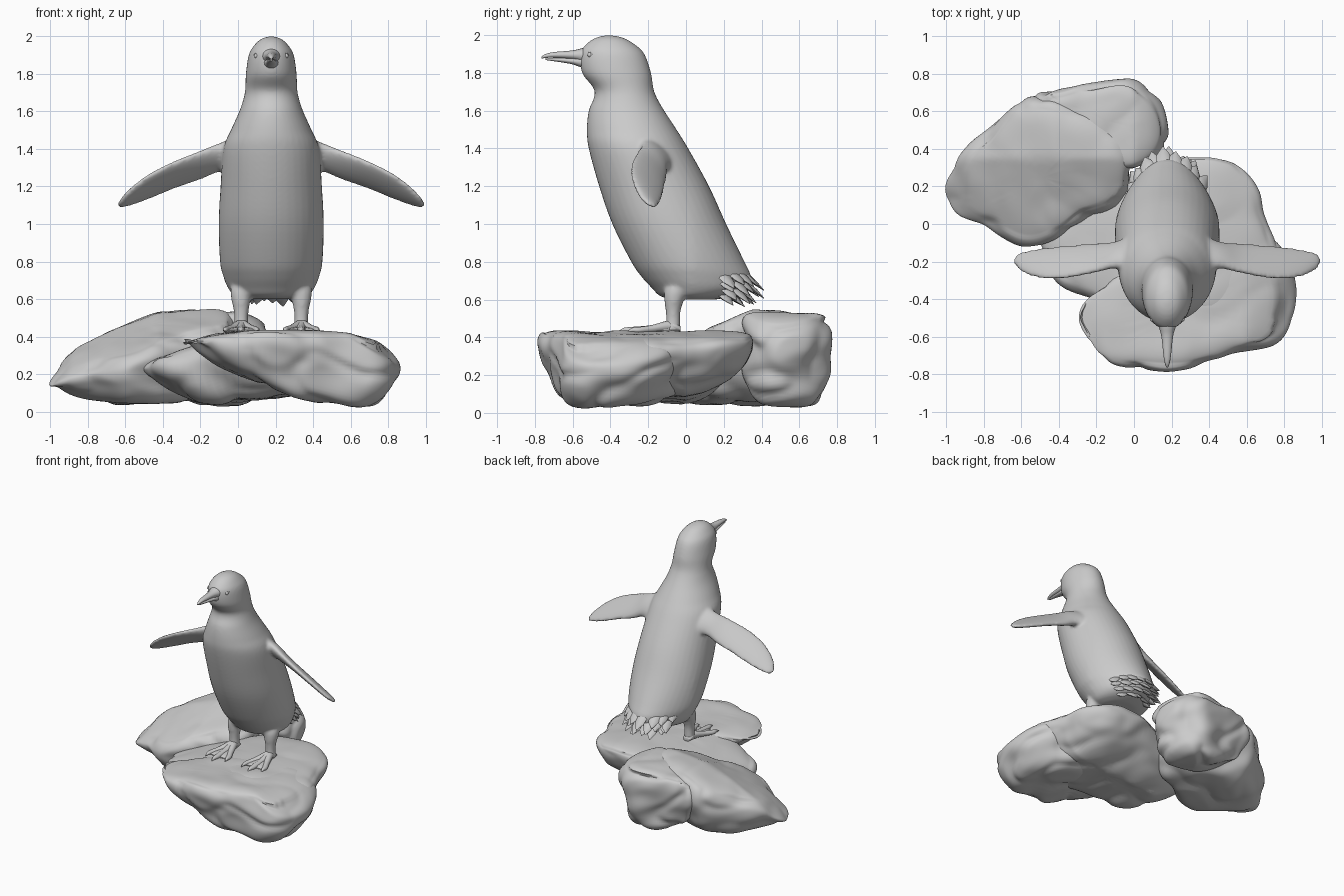
import bpy, bmesh, math, random
from mathutils import Vector, noise

random.seed(4)
CX = 0.177          # middle of the bird across x

if "Cube" in bpy.data.objects:
    bpy.data.objects.remove(bpy.data.objects["Cube"])

grey = bpy.data.materials.new("plain grey")
grey.use_nodes = True
grey.diffuse_color = (0.6, 0.6, 0.6, 1)
grey.node_tree.nodes["Principled BSDF"].inputs["Base Color"].default_value = (0.6, 0.6, 0.6, 1)


def curve(points, steps, closed=False):
    """Smooth path through tuples of any length."""
    pts = [Vector(p) for p in points]
    n, out = len(pts), []
    for i in range(n if closed else n - 1):
        pick = (lambda k: pts[k % n]) if closed else (lambda k: pts[min(max(k, 0), n - 1)])
        a, b, c, d = (pick(i + k) for k in (-1, 0, 1, 2))
        for s in range(steps):
            t = s / steps
            out.append(0.5 * (2 * b + (c - a) * t + (2 * a - 5 * b + 4 * c - d) * t ** 2
                              + (3 * b - a - 3 * c + d) * t ** 3))
    return out if closed else out + [pts[-1]]


def skin(bm, rings):
    """Join rings of points into a closed surface."""
    rows = [[bm.verts.new(p) for p in ring] for ring in rings]
    n = len(rows[0])
    for lo, hi in zip(rows, rows[1:]):
        for i in range(n):
            j = (i + 1) % n
            bm.faces.new((lo[i], lo[j], hi[j], hi[i]))
    bm.faces.new(rows[0][::-1])
    bm.faces.new(rows[-1])


def loft(bm, sections, sides=20):
    """Elliptical sections given as (centre, half axis, other half axis)."""
    skin(bm, [[c + u * math.cos(k * math.tau / sides) + v * math.sin(k * math.tau / sides)
               for k in range(sides)] for c, u, v in sections])


def finish(name, bm, angle=60):
    bmesh.ops.recalc_face_normals(bm, faces=bm.faces)
    mesh = bpy.data.meshes.new(name)
    bm.to_mesh(mesh)
    bm.free()
    ob = bpy.data.objects.new(name, mesh)
    bpy.context.collection.objects.link(ob)
    mesh.materials.append(grey)
    bpy.ops.object.select_all(action="DESELECT")
    ob.select_set(True)
    bpy.context.view_layer.objects.active = ob
    bpy.ops.object.shade_smooth_by_angle(angle=math.radians(angle))
    return ob


# Body and head: height, front, back, half width; the lower back narrows to the tail
bm = bmesh.new()
profile = [(0.6, -0.08, 0.16, 0.14), (0.62, -0.14, 0.25, 0.2), (0.66, -0.18, 0.33, 0.235),
           (0.72, -0.235, 0.345, 0.258), (0.8, -0.29, 0.31, 0.273), (1.0, -0.39, 0.213, 0.28),
           (1.2, -0.46, 0.122, 0.27), (1.4, -0.515, 0.012, 0.255), (1.5, -0.525, -0.05, 0.215),
           (1.6, -0.515, -0.115, 0.17), (1.67, -0.487, -0.155, 0.147), (1.72, -0.49, -0.173, 0.138),
           (1.8, -0.55, -0.185, 0.135), (1.9, -0.56, -0.22, 0.12), (1.95, -0.53, -0.27, 0.092),
           (1.985, -0.48, -0.33, 0.055), (2.0, -0.42, -0.4, 0.008)]
loft(bm, [(Vector((CX, (f + b) / 2, z)), Vector((w, 0, 0)), Vector((0, (b - f) / 2, 0)))
          for z, f, b, w in curve(profile, 5)], 40)
for v in bm.verts:
    taper = min(max((1.1 - v.co.z) / 0.4, 0), 1) * min(max((v.co.y - 0.03) / 0.3, 0), 1)
    v.co.x = CX + (v.co.x - CX) * (1 - 0.25 * taper)

# Flippers: distance out, front edge y z, rear edge y z, half thickness
flipper = [(0.14, -0.26, 1.47, -0.05, 1.27, 0.07), (0.27, -0.23, 1.425, -0.1, 1.285, 0.045),
           (0.38, -0.255, 1.385, -0.105, 1.24, 0.032), (0.52, -0.285, 1.33, -0.115, 1.19, 0.026),
           (0.64, -0.292, 1.27, -0.125, 1.14, 0.023), (0.73, -0.275, 1.205, -0.14, 1.107, 0.02),
           (0.79, -0.245, 1.145, -0.155, 1.09, 0.015), (0.816, -0.21, 1.11, -0.18, 1.09, 0.006)]
for side in (-1, 1):
    sections = []
    for x, fy, fz, ry, rz, t in curve(flipper, 5):
        u = Vector((0, fy - ry, fz - rz)) / 2
        v = u.cross(Vector((side * 0.85, 0, -0.5))).normalized() * t
        sections.append((Vector((CX + side * x, (fy + ry) / 2, (fz + rz) / 2)), u, v))
    loft(bm, sections)

# Legs: distance out, height, y, radius
leg = [(0.13, 0.74, 0.0, 0.06), (0.15, 0.66, -0.045, 0.066), (0.16, 0.6, -0.062, 0.053),
       (0.16, 0.54, -0.068, 0.04), (0.16, 0.48, -0.068, 0.037), (0.16, 0.435, -0.072, 0.042)]
for side in (-1, 1):
    loft(bm, [(Vector((CX + side * x, y, z)), Vector((r, 0, 0)), Vector((0, r, 0)))
              for x, z, y, r in curve(leg, 4)])
body = finish("body", bm, 180)
remesh = body.modifiers.new("Blend", "REMESH")
remesh.mode, remesh.voxel_size, remesh.use_smooth_shade = "VOXEL", 0.011, True
relax = body.modifiers.new("Relax", "SMOOTH")
relax.factor, relax.iterations = 0.5, 6


# Parts running forward: x, y, z, half width, half height
def forward(bm, points):
    loft(bm, [(Vector((x, y, z)), Vector((w, 0, 0)), Vector((0, 0, h)))
              for x, y, z, w, h in curve(points, 5)], 16)


def bill(name, points):
    bm = bmesh.new()
    forward(bm, [(CX,) + p for p in points])
    finish(name, bm)


bill("upper_bill", [(-0.47, 1.89, 0.075, 0.06), (-0.55, 1.893, 0.045, 0.038), (-0.6, 1.895, 0.031, 0.024),
                    (-0.7, 1.895, 0.02, 0.015), (-0.745, 1.889, 0.012, 0.01), (-0.765, 1.88, 0.004, 0.005)])
bill("lower_bill", [(-0.47, 1.86, 0.06, 0.05), (-0.55, 1.858, 0.038, 0.03), (-0.6, 1.862, 0.028, 0.017),
                    (-0.66, 1.868, 0.02, 0.012), (-0.745, 1.874, 0.007, 0.006)])

# Feet with three clawed toes and webbing
for side, label in ((1, "left"), (-1, "right")):
    bm = bmesh.new()
    x = CX + side * 0.16
    for spread in (-0.075, 0, 0.075):
        reach = -0.33 + abs(spread) * 0.6
        forward(bm, [(x, -0.03, 0.445, 0.03, 0.015), (x, -0.08, 0.46, 0.036, 0.03),
                     (x + spread * 0.6, -0.18, 0.445, 0.024, 0.02),
                     (x + spread, reach + 0.04, 0.438, 0.021, 0.017),
                     (x + spread * 1.1, reach, 0.438, 0.012, 0.012),
                     (x + spread * 1.15, reach - 0.03, 0.428, 0.002, 0.003)])
    forward(bm, [(x, -0.07, 0.445, 0.03, 0.02), (x, -0.18, 0.44, 0.06, 0.014),
                 (x, -0.25, 0.437, 0.08, 0.01), (x, -0.28, 0.433, 0.075, 0.004)])
    finish(label + "_foot", bm)

    # Eye with a raised lid
    bm = bmesh.new()
    bmesh.ops.create_uvsphere(bm, u_segments=16, v_segments=10, radius=0.013)
    eye = finish(label + "_eye", bm)
    eye.location = (CX + side * 0.079, -0.508, 1.895)
    bpy.ops.mesh.primitive_torus_add(major_radius=0.017, minor_radius=0.004, major_segments=20,
                                     minor_segments=8, location=eye.location,
                                     rotation=(math.pi / 2, 0, side * 0.9))
    lid = bpy.context.object
    lid.name = label + "_eyelid"
    lid.scale = (1.2, 0.75, 1)
    lid.data.materials.append(grey)
    bpy.ops.object.shade_smooth_by_angle()

# Tail feathers in overlapping rows
bm = bmesh.new()
for z, inset, count, limit in ((0.74, 0.94, 8, 1.05), (0.7, 0.93, 7, 0.95),
                               (0.665, 0.85, 6, 0.85), (0.645, 0.65, 5, 0.8)):
    for k in range(count):
        a = limit * (2 * k / (count - 1) - 1) + random.uniform(-0.07, 0.07)
        out = Vector((math.sin(a), math.cos(a), 0))
        base = Vector((CX + 0.215 * inset * out.x, 0.045 + 0.28 * inset * out.y, z))
        down = (out * 0.4 + Vector((0, 0.35, -0.65))).normalized()
        length = 0.13 * random.uniform(0.75, 1.15) * (0.55 + 0.45 * math.cos(a))
        across = Vector((out.y, -out.x, 0))
        thick = across.cross(down)
        loft(bm, [(base + down * length * t, across * w, thick * h) for t, w, h in
                  ((-0.35, 0.02, 0.01), (0.1, 0.044, 0.015), (0.6, 0.035, 0.011), (1, 0.003, 0.002))], 8)
finish("tail_feathers", bm)


def heights(table, x):
    """Top and bottom of a rock at x, from rows of (x, top, bottom)."""
    x = min(max(x, table[0][0]), table[-1][0])
    for (xa, ta, ba), (xb, tb, bb) in zip(table, table[1:]):
        if x <= xb:
            s = (x - xa) / (xb - xa)
            return ta + (tb - ta) * s, ba + (bb - ba) * s


def rock(name, outline, table, slope=0.0, lift=0.0, rough=0.03):
    """Boulder with a plan outline; slope lowers the front top, lift raises the rear underside."""
    rim = curve(outline, 9, True)
    mid = sum(rim, Vector((0, 0))) / len(rim)
    levels = curve([(0, 0.03), (0, 0.35), (0.02, 0.64), (0.15, 0.82), (0.4, 0.93), (0.62, 0.985),
                    (0.82, 0.985), (0.95, 0.9), (1, 0.72), (1, 0.4), (1, 0.03)], 5)
    rings = []
    for t, s in levels:
        ring = []
        for p in rim:
            q = mid + (p - mid) * s
            top, low = heights(table, q.x)
            low += lift * max(0, q.y)
            top = max(top - slope * max(0, 0.35 - q.y), low + 0.03)
            ring.append(Vector((q.x, q.y, low + (top - low) * t)))
        rings.append(ring)
    bm = bmesh.new()
    skin(bm, rings)
    bmesh.ops.recalc_face_normals(bm, faces=bm.faces)
    bm.normal_update()
    for v in bm.verts:
        p = Vector((v.co.x * 2.6, v.co.y * 2.6, v.co.z * 4.5 + v.co.x * 1.5))
        crack = 1 - min(1, 4 * abs(noise.noise(p * 1.1 + Vector((5, 2, 9)))))
        bump = noise.noise(p) + 0.3 * noise.noise(p * 2.3) - 0.5 * crack
        calm = 0.35 if v.normal.z > 0.8 else 1.0
        v.co += v.normal * bump * rough * calm
    bmesh.ops.smooth_vert(bm, verts=bm.verts, factor=0.5, use_axis_x=True, use_axis_y=True, use_axis_z=True)
    for v in bm.verts:
        v.co.z = max(v.co.z, 0)
    finish(name, bm, 50)


rock("front_rock", [(-0.31, -0.5), (-0.25, -0.63), (-0.15, -0.73), (0.1, -0.77), (0.35, -0.76),
                    (0.55, -0.69), (0.75, -0.65), (0.85, -0.53), (0.87, -0.32), (0.78, -0.12),
                    (0.6, 0.01), (0.35, 0.0), (0, -0.22), (-0.24, -0.37)],
     [(-0.3, 0.39, 0.33), (0, 0.43, 0.18), (0.3, 0.43, 0.08), (0.6, 0.42, 0.01), (0.75, 0.38, 0.0),
      (0.87, 0.31, 0.05)], rough=0.04)
rock("middle_rock", [(-0.5, -0.03), (-0.46, -0.2), (-0.34, -0.35), (0, -0.5), (0.5, -0.5), (0.76, -0.25),
                     (0.75, -0.1), (0.69, 0.05), (0.65, 0.2), (0.5, 0.35), (0.2, 0.36), (-0.2, 0.2)],
     [(-0.5, 0.27, 0.1), (-0.2, 0.36, 0.02), (0, 0.42, 0.04), (0.4, 0.435, 0.08), (0.8, 0.39, 0.13)],
     lift=0.4)
rock("back_rock", [(-1.0, 0.2), (-0.94, 0.06), (-0.8, -0.02), (-0.6, -0.12), (-0.42, -0.08), (-0.26, 0.02),
                   (-0.05, 0.11), (0.0, 0.25), (-0.05, 0.45), (-0.25, 0.6), (-0.5, 0.67), (-0.65, 0.63),
                   (-0.87, 0.43)],
     [(-1, 0.22, 0.12), (-0.9, 0.34, 0.08), (-0.72, 0.42, 0.06), (-0.42, 0.53, 0.05), (0, 0.56, 0.07)],
     slope=0.4)
rock("rear_rock", [(-0.52, 0.66), (-0.48, 0.46), (-0.2, 0.34), (0.0, 0.27), (0.15, 0.36), (0.2, 0.5),
                   (0.13, 0.66), (-0.02, 0.78), (-0.25, 0.75), (-0.42, 0.7)],
     [(-0.52, 0.47, 0.1), (-0.2, 0.52, 0.05), (0, 0.53, 0.05), (0.2, 0.46, 0.12)], rough=0.045)
